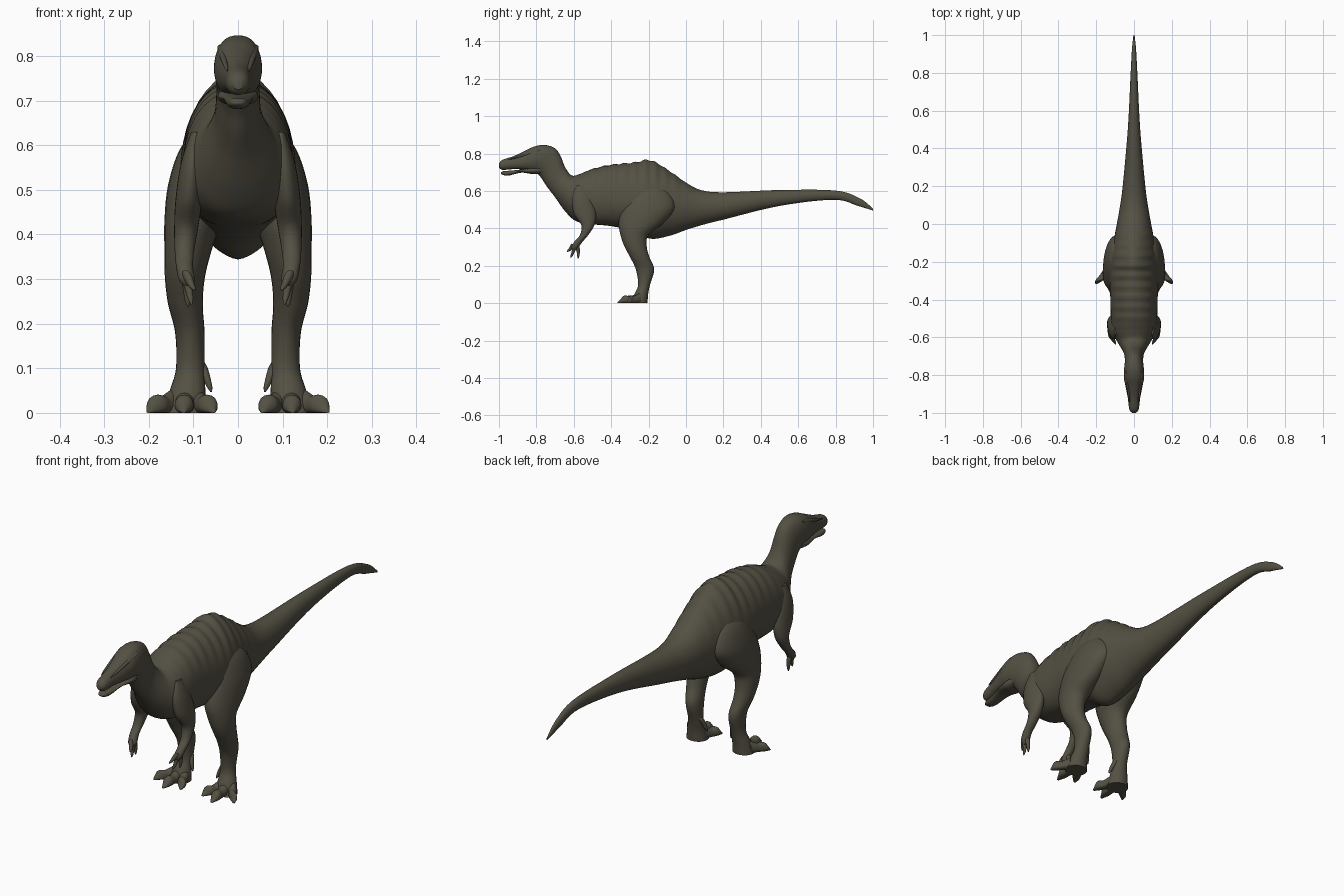
import bpy, bmesh, math
from mathutils import Vector

if "Cube" in bpy.data.objects:
    bpy.data.objects.remove(bpy.data.objects["Cube"])

skin = bpy.data.materials.new("dark olive skin")
skin.diffuse_color = (0.088, 0.080, 0.056, 1)
skin.use_nodes = True
skin.node_tree.nodes["Principled BSDF"].inputs["Base Color"].default_value = skin.diffuse_color


def bump(v, centre, width):
    return math.exp(-((v - centre) / width) ** 2)


def spline(rows, n):
    """Catmull-Rom interpolation of rows of numbers."""
    out = []
    for i in range(len(rows) - 1):
        p0, p1, p2 = rows[max(i - 1, 0)], rows[i], rows[i + 1]
        p3 = rows[min(i + 2, len(rows) - 1)]
        for k in range(n):
            t = k / n
            out.append([0.5 * (2 * b + (c - a) * t + (2 * a - 5 * b + 4 * c - d) * t * t
                               + (3 * b - a - 3 * c + d) * t ** 3)
                        for a, b, c, d in zip(p0, p1, p2, p3)])
    return out + [list(rows[-1])]


def round_section(y):
    return 0.5, 1, 1


def loft(name, rows, n=5, sides=24, mirror=True, section=round_section, warp=None):
    """Each row: y, z of one edge, y, z of the opposite edge, centre x, half width."""
    bm = bmesh.new()
    rings = []
    for yt, zt, yb, zb, cx, w in spline(rows, n):
        mid_part, upper, lower = section(yt)
        top, bot = Vector((cx, yt, zt)), Vector((cx, yb, zb))
        mid = bot.lerp(top, mid_part)
        ring = []
        for k in range(sides):
            a = 2 * math.pi * k / sides
            c, s = math.cos(a), math.sin(a)
            p = mid.lerp(top if s > 0 else bot, abs(s))
            p.x += math.copysign(abs(c) ** (upper if s > 0 else lower), c) * max(w, 0.001)
            ring.append(bm.verts.new(warp(p, s) if warp else p))
        rings.append(ring)
    for a, b in zip(rings, rings[1:]):
        for k in range(sides):
            j = (k + 1) % sides
            bm.faces.new((a[k], a[j], b[j], b[k]))
    bm.faces.new(rings[0])
    bm.faces.new(rings[-1])
    bmesh.ops.recalc_face_normals(bm, faces=bm.faces)
    me = bpy.data.meshes.new(name)
    bm.to_mesh(me)
    bm.free()
    me.materials.append(skin)
    ob = bpy.data.objects.new(name, me)
    bpy.context.collection.objects.link(ob)
    if mirror:
        ob.modifiers.new("mirror", 'MIRROR').use_mirror_merge = False
    bpy.ops.object.select_all(action='DESELECT')
    ob.select_set(True)
    bpy.context.view_layer.objects.active = ob
    bpy.ops.object.shade_smooth_by_angle(angle=math.radians(50))


def limb(name, rows):
    """Each row: z, front y, back y, centre x, half width."""
    loft(name, [(yf, z, yb, z, cx, w) for z, yf, yb, cx, w in rows])


def digit(name, start, end, r, bend=0.0):
    """Tapered horn from start to end, thickest near the start, on both sides."""
    a, b = Vector(start), Vector(end)
    side = Vector((0, -(b - a).z, (b - a).y)).normalized()
    rows = []
    for i in range(7):
        t = i / 6
        rad = r * (0.15 + 0.85 * math.sqrt(1 - t) * min(1, 0.6 + 2 * t))
        p = a.lerp(b, t) + side * bend * math.sin(math.pi * t)
        u, v = p + side * rad, p - side * rad
        rows.append((u.y, u.z, v.y, v.z, p.x, rad))
    loft(name, rows, 3, 14)


# Body, neck, head and tail in one skin
def body_section(y):
    middle = 0.5 - 0.08 * bump(y, -0.35, 0.2) - 0.1 * bump(y, -0.9, 0.06)
    upper = 0.95 + 0.3 * bump(y, -0.17, 0.15) - 0.15 * bump(y, -0.78, 0.08)
    lower = 1 + 0.3 * bump(y, -0.15, 0.1) - 0.35 * bump(y, -0.47, 0.1) - 0.35 * bump(y, -0.88, 0.1)
    return middle, upper, lower


def ripple(p, s):
    """Rows of spines along the back sail."""
    if s > 0.3 and -0.56 < p.y < 0.02:
        f = math.sin(math.pi * (p.y + 0.56) / 0.58) * (s - 0.3) / 0.7
        wave = math.cos(2 * math.pi * p.y / 0.055)
        p.z += 0.004 * f * wave
        p.x *= 1 + 0.07 * f * wave
    return p


# Top y, top z, bottom y, bottom z, half width
body = [(1.0, .505, 1.0, .495, .003), (.93, .56, .92, .52, .011),
        (.8, .602, .79, .553, .018), (.5, .605, .5, .52, .033),
        (.2, .593, .2, .447, .06), (.08, .605, .1, .422, .075),
        (0, .645, .01, .395, .09), (-.09, .708, -.09, .36, .108),
        (-.19, .764, -.19, .345, .125), (-.28, .752, -.28, .385, .13),
        (-.4, .74, -.4, .412, .125), (-.5, .718, -.51, .423, .122),
        (-.565, .692, -.59, .44, .112), (-.61, .683, -.645, .49, .085),
        (-.645, .725, -.705, .573, .056), (-.67, .785, -.745, .625, .049),
        (-.7, .828, -.772, .667, .049), (-.755, .846, -.797, .695, .053),
        (-.81, .838, -.825, .705, .053), (-.86, .815, -.865, .714, .044),
        (-.92, .787, -.92, .717, .033), (-.98, .767, -.98, .713, .025),
        (-1.0, .748, -1.0, .725, .011)]
loft("body", [(a, b, c, d, 0, w) for a, b, c, d, w in body], 8, 40, False, body_section, ripple)

# Lower jaw: y, top z, bottom z, half width
jaw = [(-.77, .735, .692, .04), (-.82, .728, .69, .046), (-.88, .715, .698, .034),
       (-.95, .708, .682, .025), (-.98, .705, .686, .018), (-.99, .698, .692, .007)]
loft("lower_jaw", [(y, t, y, b, 0, w) for y, t, b, w in jaw], 5, 24, False,
     lambda y: (0.5, 0.7, 0.8))

# Brow ridges and eyes
digit("brow_ridge", (.040, -.78, .820), (.024, -.95, .767), .009)
digit("eye", (.044, -.832, .778), (.039, -.862, .774), .007)

# Hind legs
limb("hind_leg", [
    (.64, -.25, -.16, .075, .015), (.59, -.29, -.09, .085, .046),
    (.51, -.34, -.06, .093, .064), (.43, -.36, -.12, .102, .063),
    (.365, -.35, -.2, .112, .053), (.305, -.33, -.21, .119, .045),
    (.245, -.298, -.195, .118, .039), (.18, -.268, -.17, .108, .033),
    (.1, -.256, -.192, .107, .032), (.05, -.275, -.202, .113, .04),
    (0, -.295, -.206, .116, .048)])

# Three flat-soled toes per foot, swelling before the claw
for name, x0, x1, y1 in (("outer_toe", .135, .2, -.318),
                         ("middle_toe", .118, .122, -.366),
                         ("inner_toe", .1, .055, -.335)):
    rows = []
    for i in range(9):
        t = i / 8
        h = 0.058 - 0.045 * t + 0.016 * bump(t, 0.72, 0.15) - 0.008 * t ** 8
        x, y = x0 + (x1 - x0) * t, -.24 + (y1 + .24) * t
        rows.append((y, h, y, 0, x, 0.026 - 0.012 * t + 0.005 * bump(t, 0.72, 0.12) - 0.009 * t ** 8))
    loft(name, rows, 3, 16, True, lambda y: (0.4, 0.9, 0.6))
digit("dew_claw", (.085, -.213, .115), (.06, -.24, .047), .013, -.004)

# Arms
limb("arm", [
    (.63, -.585, -.54, .095, .01), (.56, -.61, -.505, .102, .026),
    (.48, -.6, -.482, .11, .03), (.417, -.56, -.49, .116, .027),
    (.365, -.567, -.522, .12, .022), (.33, -.596, -.552, .12, .019),
    (.3, -.614, -.574, .115, .018), (.282, -.608, -.585, .112, .009)])

# Clawed fingers
for name, y0, x1, y1, z1 in (("front_finger", -.605, .098, -.636, .275),
                             ("middle_finger", -.596, .104, -.617, .243),
                             ("rear_finger", -.583, .112, -.577, .238)):
    digit(name, (.117, y0, .315), (x1, y1, z1), .012, .004)
